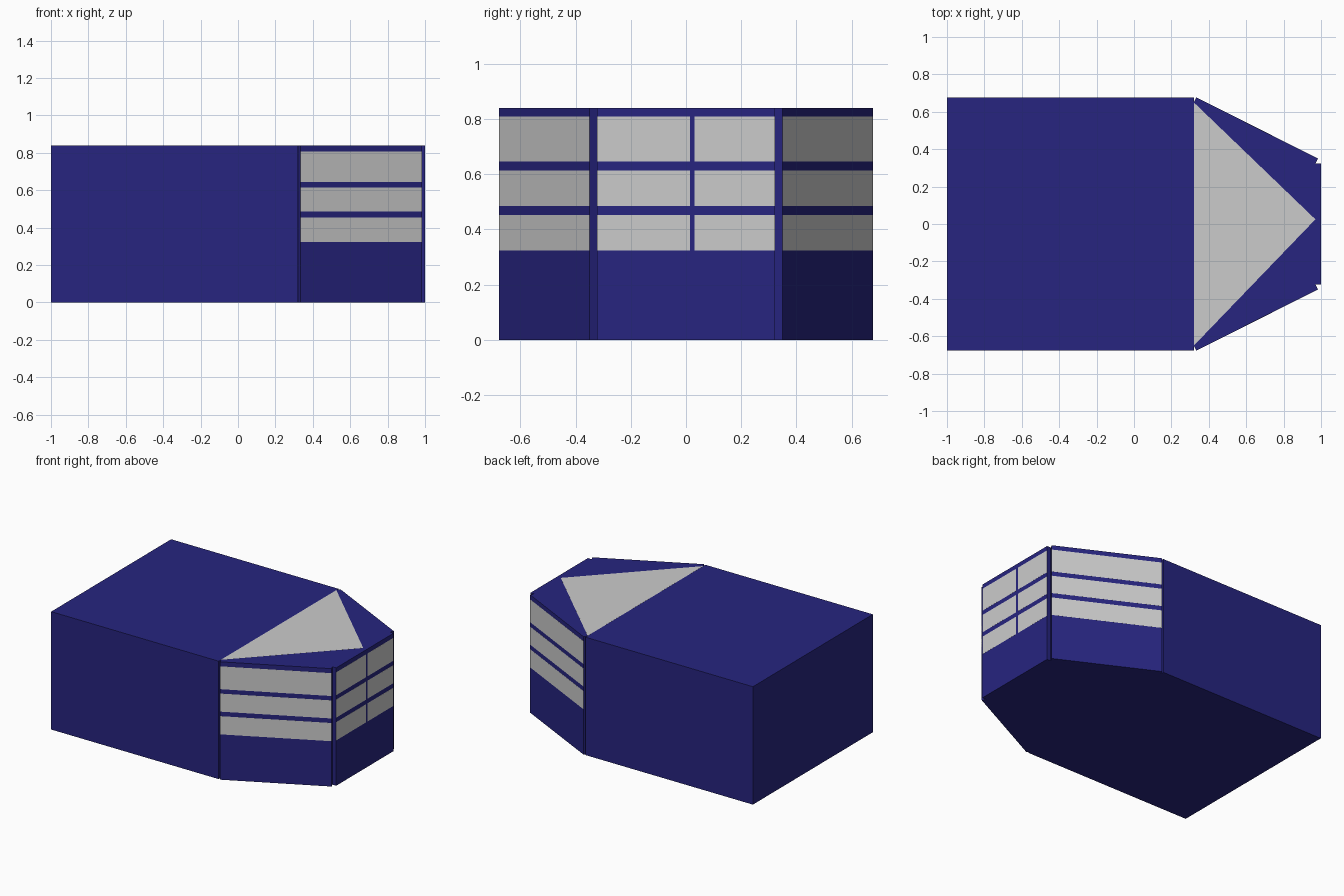
import bpy
import bmesh
from mathutils import Vector

if "Cube" in bpy.data.objects:
    bpy.data.objects.remove(bpy.data.objects["Cube"])

H = 0.84          # overall height
T = 0.03          # wall panel thickness
SKIN = 0.0004     # glass sits almost flush

blue = bpy.data.materials.new("navy_blue")
blue.diffuse_color = (0.02, 0.018, 0.215, 1)
blue.use_nodes = True
blue.node_tree.nodes["Principled BSDF"].inputs["Base Color"].default_value = blue.diffuse_color


def prism(name, points, z0, z1, mat=None):
    """Extrude a plan outline from z0 to z1."""
    bm = bmesh.new()
    face = bm.faces.new([bm.verts.new((x, y, z0)) for x, y in points])
    top = bmesh.ops.extrude_face_region(bm, geom=[face])
    verts = [g for g in top["geom"] if isinstance(g, bmesh.types.BMVert)]
    bmesh.ops.translate(bm, vec=(0, 0, z1 - z0), verts=verts)
    bmesh.ops.recalc_face_normals(bm, faces=bm.faces)
    mesh = bpy.data.meshes.new(name)
    bm.to_mesh(mesh)
    bm.free()
    obj = bpy.data.objects.new(name, mesh)
    bpy.context.collection.objects.link(obj)
    if mat:
        mesh.materials.append(mat)
    return obj


def slab(name, a, b, inner, outer, z0, z1, mat=None):
    """Upright slab along the line a-b, between two outward offsets."""
    a, b = Vector(a), Vector(b)
    d = (b - a).normalized()
    n = Vector((d.y, -d.x))
    return prism(name, [a + n * inner, b + n * inner, b + n * outer, a + n * outer], z0, z1, mat)


def window_wall(name, a, b, splits):
    """Blue wall panel with three rows of glass."""
    slab(name + "_panel", a, b, 0, T, 0, H, blue)
    a, b = Vector(a), Vector(b)
    for row, (z0, z1) in enumerate([(0.323, 0.453), (0.485, 0.614), (0.645, 0.808)]):
        for col, (s, e) in enumerate(splits):
            slab(f"{name}_window_{row}_{col}", a.lerp(b, s), a.lerp(b, e),
                 T - SKIN, T + SKIN, z0, z1)


# Main body with the tapered nose core
half = [(-1, -0.675), (0.32, -0.675), (0.32, -0.65), (0.97, -0.323)]
prism("body", half + [(x, -y) for x, y in reversed(half)], 0, H, blue)

# Angled side walls and end wall of the bay
window_wall("near_side", (0.32, -0.65), (0.97, -0.323), [(0, 1)])
window_wall("far_side", (0.97, 0.323), (0.32, 0.65), [(0, 1)])
window_wall("end", (0.97, -0.323), (0.97, 0.323), [(0, 0.523), (0.548, 1)])

# Triangular roof light
prism("roof_light", [(0.32, -0.65), (0.97, 0.025), (0.32, 0.65)], H - SKIN, H + SKIN)
